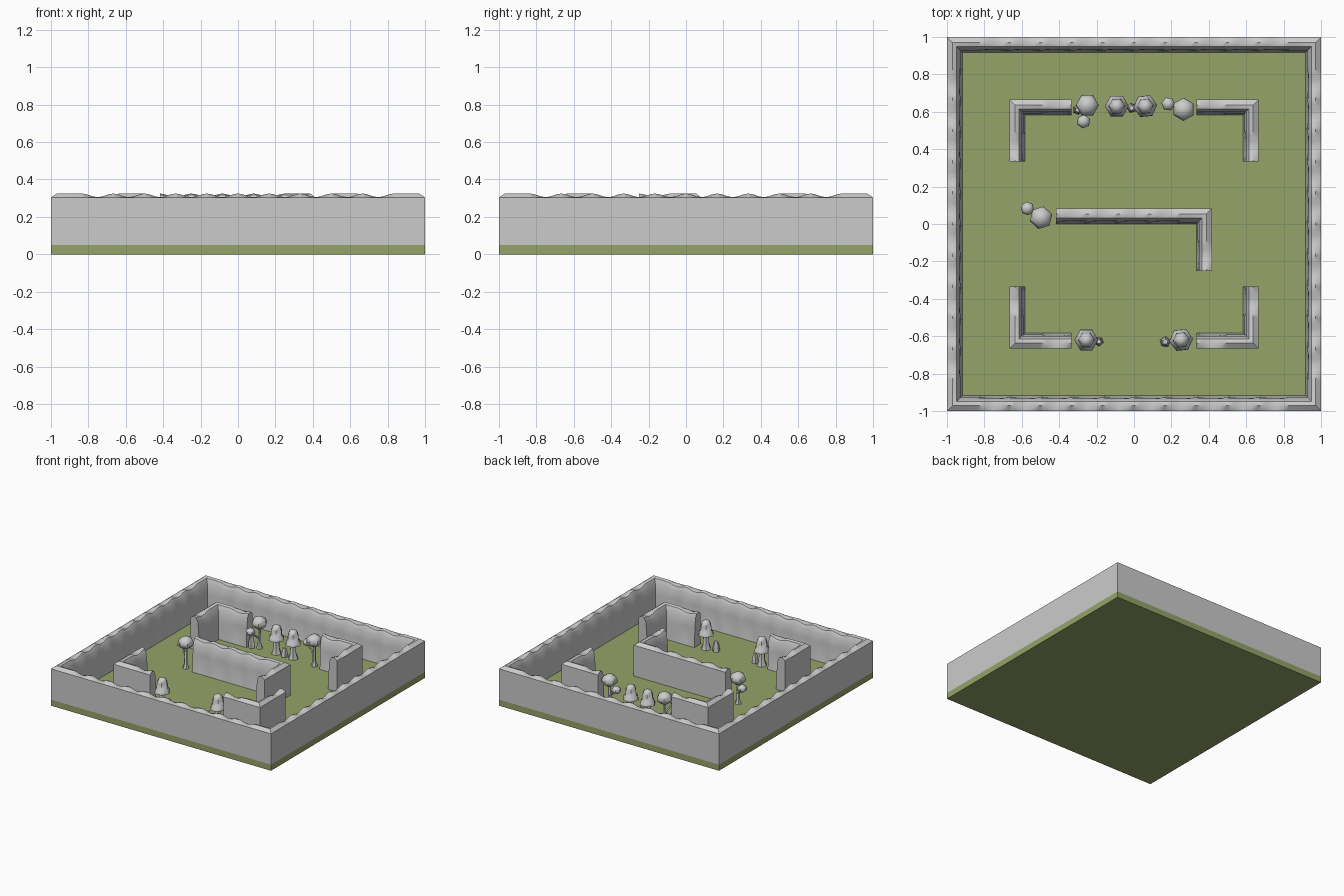
import bpy, bmesh, math
from mathutils import Vector, Matrix

if "Cube" in bpy.data.objects:
    bpy.data.objects.remove(bpy.data.objects["Cube"])

G = 0.05       # top of the ground slab
S = 1 / 6      # length of one wall segment


def finish(bm, name, smooth=None, mat=None):
    bmesh.ops.recalc_face_normals(bm, faces=bm.faces)
    me = bpy.data.meshes.new(name)
    bm.to_mesh(me)
    bm.free()
    ob = bpy.data.objects.new(name, me)
    bpy.context.collection.objects.link(ob)
    if mat:
        me.materials.append(mat)
    if smooth:
        bpy.ops.object.select_all(action='DESELECT')
        ob.select_set(True)
        bpy.context.view_layer.objects.active = ob
        bpy.ops.object.shade_smooth_by_angle(angle=math.radians(smooth))
    return ob


def section(u, corner):
    """Wall cross-section (depth from outer face, height); u runs 0..1 in a segment."""
    dip = 0 if corner else math.sin(math.pi * u) ** 2
    cut = 0 if corner else 0.010 * math.sin(math.pi * u)
    return [(0, G), (0, 0.303), (0.030, 0.325 - 0.02 * dip),
            (0.052, 0.318 - 0.018 * dip), (0.068, 0.285 - 0.01 * dip),
            (0.076 - cut, 0.20), (0.078 - cut * 0.7, 0.12), (0.083, G)]


def wall(name, pts, closed=False):
    """Sweep the section along the outer line, inner side to the left."""
    bm = bmesh.new()
    P = [Vector(p) for p in pts]
    n = len(P)
    edges = n if closed else n - 1
    dirs = [(P[(i + 1) % n] - P[i]).normalized() for i in range(edges)]
    left = [Vector((-d.y, d.x)) for d in dirs]
    rings = []

    def ring(p, nrm, u, corner):
        rings.append([bm.verts.new((p.x + nrm.x * d, p.y + nrm.y * d, z))
                      for d, z in section(u, corner)])

    for i in range(edges):
        length = (P[(i + 1) % n] - P[i]).length
        c0 = closed or i > 0
        c1 = closed or i < edges - 1
        steps = round(length / S * 6)
        ring(P[i], left[i] + left[i - 1] if c0 else left[i], 0, c0)
        for k in range(1, steps):
            if (c0 and k < 6) or (c1 and k > steps - 6):
                continue
            ring(P[i] + dirs[i] * (k * S / 6), left[i], (k % 6) / 6, False)
    if not closed:
        ring(P[-1], left[-1], 0, False)
    m = len(rings[0])
    for a in range(len(rings) if closed else len(rings) - 1):
        A, B = rings[a], rings[(a + 1) % len(rings)]
        for j in range(m):
            bm.faces.new((A[j], A[(j + 1) % m], B[(j + 1) % m], B[j]))
    if not closed:
        bm.faces.new(rings[0])
        bm.faces.new(rings[-1])
    return finish(bm, name, 40)


def lathe(bm, x, y, prof, sides=6, turn=0.0):
    """Low-poly turned shape from (radius, height) pairs, closed at both ends."""
    rings = [[bm.verts.new((x + r * math.cos(turn + math.tau * k / sides),
                            y + r * math.sin(turn + math.tau * k / sides), z))
              for k in range(sides)] for r, z in prof]
    for A, B in zip(rings, rings[1:]):
        for k in range(sides):
            q = (k + 1) % sides
            bm.faces.new((A[k], A[q], B[q], B[k]))
    bm.faces.new(rings[0])
    bm.faces.new(rings[-1])


def crown(bm, x, y, z, r, turn):
    lathe(bm, x, y, [(r * 0.45, z - r * 0.72), (r * 0.92, z - r * 0.35), (r, z),
                     (r * 0.8, z + r * 0.45), (r * 0.3, z + r * 0.75)], 6, turn)


def limb(bm, a, b, r):
    a, b = Vector(a), Vector(b)
    d = b - a
    M = Matrix.Translation((a + b) / 2) @ d.to_track_quat('Z', 'Y').to_matrix().to_4x4()
    bmesh.ops.create_cone(bm, cap_ends=True, segments=5, radius1=r, radius2=r * 0.7,
                          depth=d.length, matrix=M)


def tree(name, x, y, sx, sy, turn):
    """Round tree with a smaller crown on a side branch."""
    bm = bmesh.new()
    lathe(bm, x, y, [(0.026, G), (0.014, 0.09), (0.011, 0.23)], 6, turn)
    crown(bm, x, y, 0.26, 0.062, turn)
    limb(bm, (x, y, 0.13), (sx, sy, 0.20), 0.008)
    crown(bm, sx, sy, 0.212, 0.037, turn + 0.4)
    return finish(bm, name, 50)


def cap_tree(name, x, y, turn):
    """Stem under a two-tier domed cap."""
    bm = bmesh.new()
    lathe(bm, x, y, [(0.040, G), (0.027, 0.09), (0.022, 0.17)], 6, turn)
    lathe(bm, x, y, [(0.050, 0.160), (0.064, 0.166), (0.060, 0.186), (0.047, 0.202),
                     (0.044, 0.245), (0.030, 0.275), (0.012, 0.285)], 6, turn)
    return finish(bm, name, 50)


def stone(name, x, y, r, h, turn):
    bm = bmesh.new()
    lathe(bm, x, y, [(r, G), (r * 0.9, G + h * 0.5), (r * 0.5, G + h)], 5, turn)
    return finish(bm, name, 40)


# Ground slab
green = bpy.data.materials.new("grass")
green.diffuse_color = (0.30, 0.37, 0.14, 1)
green.use_nodes = True
green.node_tree.nodes["Principled BSDF"].inputs["Base Color"].default_value = green.diffuse_color
bm = bmesh.new()
bmesh.ops.create_cube(bm, size=1, matrix=Matrix.Translation((0, 0, G / 2)) @ Matrix.Diagonal((2, 2, G, 1)))
finish(bm, "ground", mat=green)

# Outer enclosure
wall("outer_wall", [(-1, -1), (1, -1), (1, 1), (-1, 1)], closed=True)

# Four L-shaped inner corners
a, b = 4 * S, 2 * S
wall("inner_wall_back_left", [(-b, a), (-a, a), (-a, b)])
wall("inner_wall_back_right", [(a, b), (a, a), (b, a)])
wall("inner_wall_front_left", [(-a, -b), (-a, -a), (-b, -a)])
wall("inner_wall_front_right", [(b, -a), (a, -a), (a, -b)])

# Central hooked wall
h = S / 2
wall("middle_wall", [(5 * h, -3 * h), (5 * h, h), (-5 * h, h)])

# Round trees
tree("tree_back_left", -0.25, 0.635, -0.27, 0.548, 0.0)
tree("tree_back_right", 0.265, 0.613, 0.183, 0.642, 0.5)
tree("tree_middle", -0.497, 0.034, -0.57, 0.083, 0.3)

# Capped trees
for i, (x, y) in enumerate([(-0.092, 0.63), (0.06, 0.63), (-0.255, -0.62), (0.252, -0.62)]):
    cap_tree("capped_tree_%d" % i, x, y, 0.1 * (i % 2))

# Small stones and stumps
for i, (x, y, r, hh) in enumerate([(-0.302, 0.61, 0.026, 0.09), (-0.012, 0.62, 0.027, 0.07),
                                   (-0.188, -0.628, 0.026, 0.08), (0.167, -0.63, 0.03, 0.08)]):
    stone("stone_%d" % i, x, y, r, hh, 0.5 * i)
